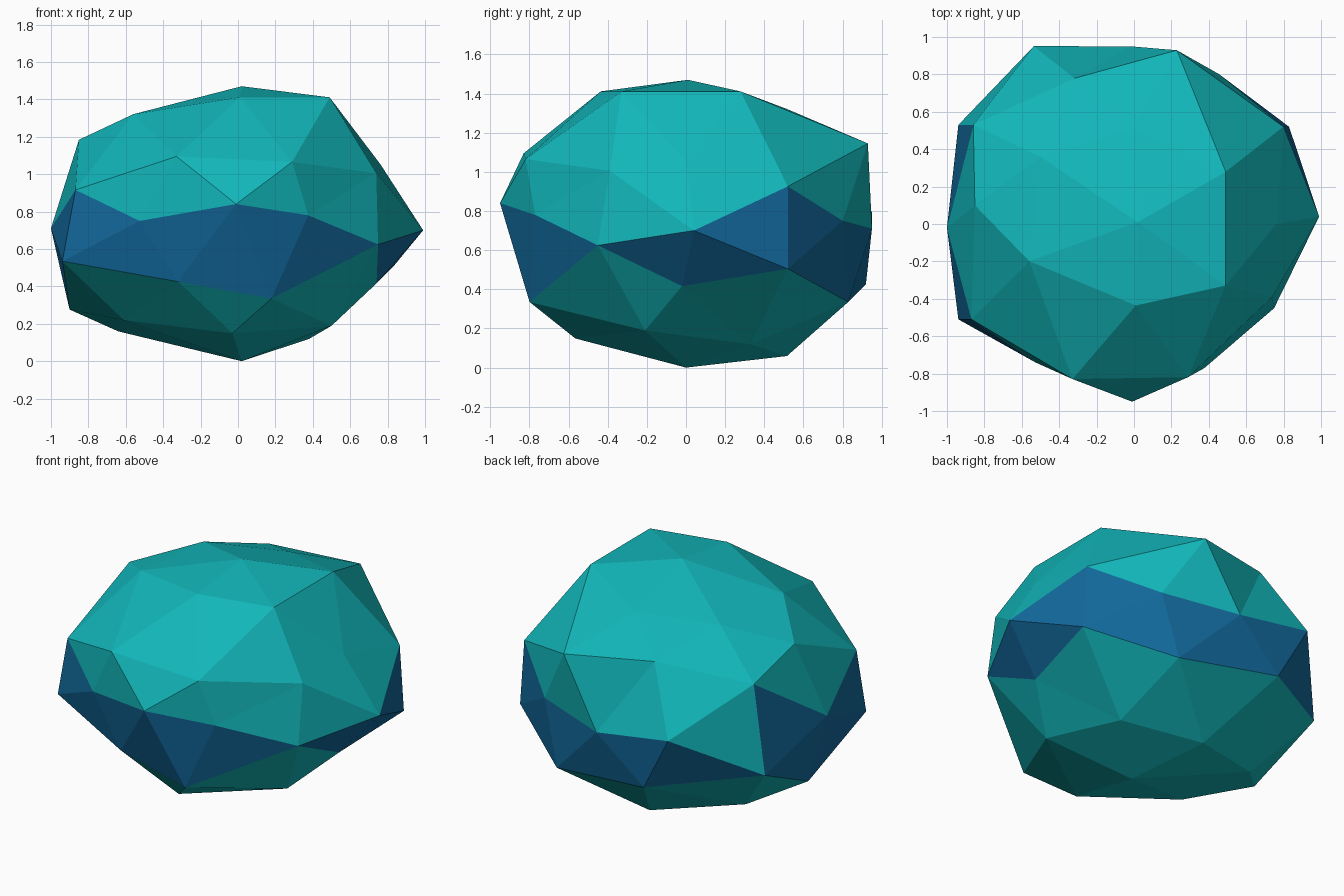
import bpy
import bmesh
import math
from mathutils import Vector

cube = bpy.data.objects.get("Cube")
if cube:
    bpy.data.objects.remove(cube, do_unlink=True)

HALF_HEIGHT = 0.73
GOLDEN = (1 + math.sqrt(5)) / 2
BAND_LOW, BAND_HIGH = 0.45, 0.7735


def make_material(name, colour):
    material = bpy.data.materials.new(name)
    material.use_nodes = True
    material.diffuse_color = colour
    material.node_tree.nodes["Principled BSDF"].inputs["Base Color"].default_value = colour
    return material


def signs(value):
    return (1, -1) if value else (1,)


def mirrored(direction):
    """All sign combinations of a direction, x first, then y, then z."""
    x, y, z = direction
    return [Vector((x * sx, y * sy, z * sz)).normalized()
            for sx in signs(x) for sy in signs(y) for sz in signs(z)]


# Three families of directions on a once-subdivided icosahedron
axis = (0, 0, 1)
corner = (0, 1, GOLDEN)
middle = (GOLDEN, 1, GOLDEN ** 2)


def rolled(direction, steps):
    return direction[-steps:] + direction[:-steps] if steps else direction


# Rough-hewn nudges for each family, in hundredths, in mirrored order
chips = [
    (rolled(axis, 0), [(2, 1, 1), (2, 0, 0)]),
    (rolled(axis, 1), [(-1, 4, -3), (0, -2, -2)]),
    (rolled(axis, 2), [(-2, -5, -2), (-1, 5, 11)]),
    (rolled(corner, 0), [(0, -1, -3), (-10, -1, -5), (1, 9, 6), (-3, -4, 4)]),
    (rolled(corner, 1), [(-9, 0, -6), (-11, -2, 7), (0, 10, 7), (-5, 3, -7)]),
    (rolled(corner, 2), [(-7, -5, 2), (-15, 8, 5), (-1, 10, 6), (0, 11, 2)]),
    (rolled(middle, 0), [(-1, -3, 9), (-12, 2, -2), (-1, -2, 9), (0, 10, 5),
                         (0, 5, -1), (-14, -1, 2), (-6, 11, 0), (-11, 2, 8)]),
    (rolled(middle, 1), [(-1, 2, -3), (2, 2, 0), (-7, 11, 5), (-6, 5, 12),
                         (-5, 3, 13), (-13, 3, 1), (-6, -1, -4), (-13, -1, 3)]),
    (rolled(middle, 2), [(-8, 12, 5), (4, 2, -3), (-2, -1, -3), (-13, 1, -3),
                         (-1, -3, 9), (-3, 11, 6), (-2, -2, 0), (-1, 6, 6)]),
]

# Regular faceted ball first, so the triangles are even
bm = bmesh.new()
moves = []
for direction, nudges in chips:
    for point, nudge in zip(mirrored(direction), nudges):
        moves.append((bm.verts.new(point), Vector(nudge) / 100))
bmesh.ops.convex_hull(bm, input=bm.verts[:])

# Flatten the ball, rest it on the ground and chip each corner
for vert, nudge in moves:
    vert.co.z = (vert.co.z + 1) * HALF_HEIGHT
    vert.co += nudge
bmesh.ops.recalc_face_normals(bm, faces=bm.faces[:])

# Blue band around the waist, teal everywhere else
for face in bm.faces:
    face.smooth = False
    height = sum(v.co.z for v in face.verts) / len(face.verts)
    face.material_index = 1 if BAND_LOW < height < BAND_HIGH else 0

mesh = bpy.data.meshes.new("faceted_stone")
bm.to_mesh(mesh)
bm.free()
mesh.materials.append(make_material("teal", (0.006, 0.47, 0.49, 1)))
mesh.materials.append(make_material("deep blue", (0.006, 0.14, 0.33, 1)))
stone = bpy.data.objects.new("faceted_stone", mesh)
bpy.context.collection.objects.link(stone)
